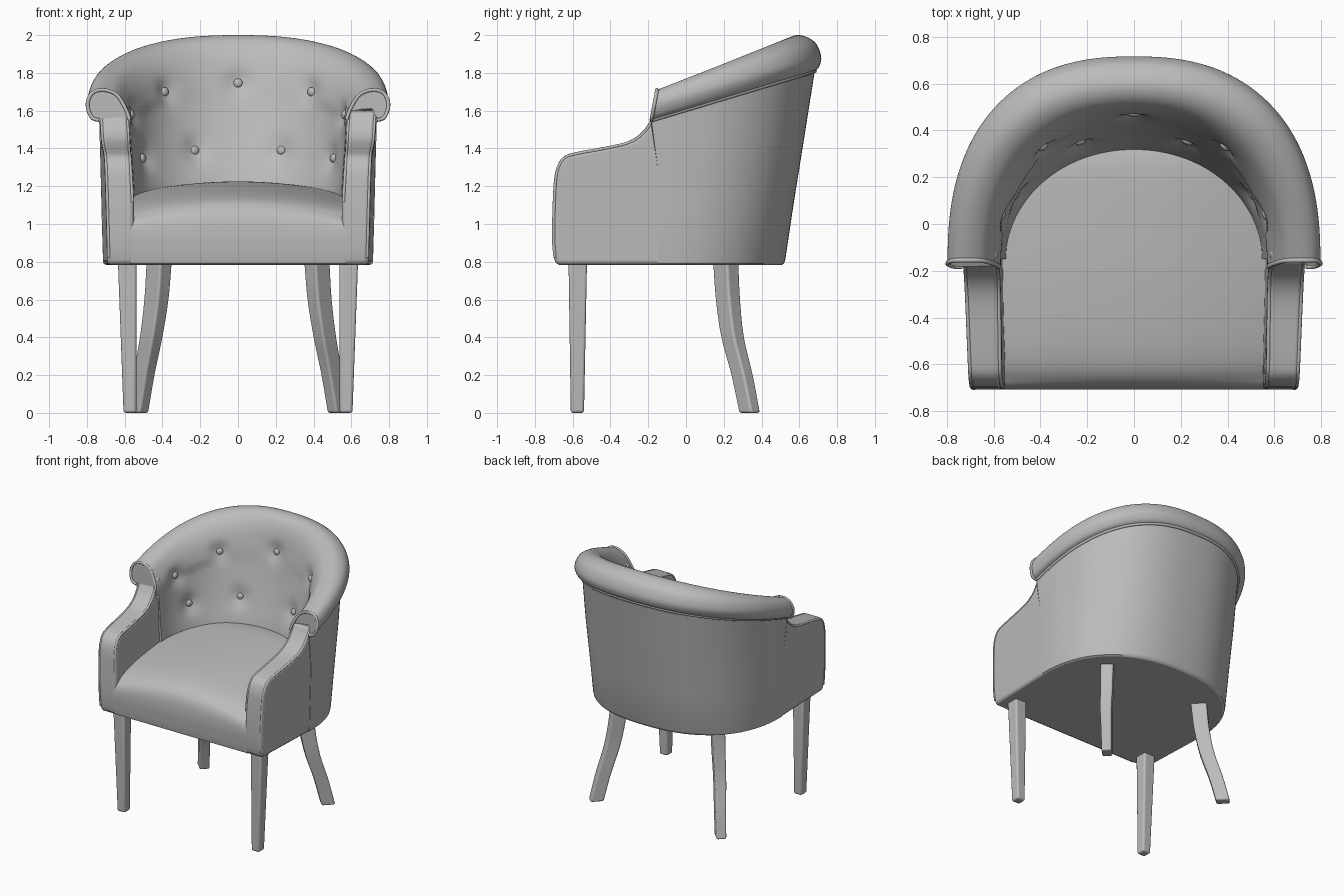
import bpy, bmesh, math
from mathutils import Vector

if "Cube" in bpy.data.objects:
    bpy.data.objects.remove(bpy.data.objects["Cube"])

mat = bpy.data.materials.new("plain grey")
mat.diffuse_color = (0.5, 0.5, 0.5, 1)
mat.use_nodes = True
mat.node_tree.nodes["Principled BSDF"].inputs["Base Color"].default_value = mat.diffuse_color


def finish(ob, angle=40):
    ob.data.materials.append(mat)
    bpy.ops.object.select_all(action='DESELECT')
    ob.select_set(True)
    bpy.context.view_layer.objects.active = ob
    bpy.ops.object.shade_smooth_by_angle(angle=math.radians(angle))
    return ob


def build(name, verts, faces, bevel=0, angle=40):
    """Half model at x >= 0, mirrored across x."""
    bm = bmesh.new()
    vs = [bm.verts.new(v) for v in verts]
    for f in faces:
        bm.faces.new([vs[i] for i in f])
    bmesh.ops.mirror(bm, geom=bm.verts[:] + bm.edges[:] + bm.faces[:],
                     axis='X', merge_dist=0.0005)
    bmesh.ops.recalc_face_normals(bm, faces=bm.faces[:])
    me = bpy.data.meshes.new(name)
    bm.to_mesh(me)
    bm.free()
    ob = bpy.data.objects.new(name, me)
    bpy.context.collection.objects.link(ob)
    finish(ob, angle)
    if bevel:
        m = ob.modifiers.new("soft edges", 'BEVEL')
        m.width, m.segments = bevel, 4
        m.limit_method, m.angle_limit = 'ANGLE', math.radians(40)
        m.use_clamp_overlap = False
    return ob


def grid(rows, cols, wrap=False):
    """Faces of a rows x cols vertex grid."""
    last = cols if wrap else cols - 1
    return [(r * cols + c, r * cols + (c + 1) % cols,
             (r + 1) * cols + (c + 1) % cols, (r + 1) * cols + c)
            for r in range(rows - 1) for c in range(last)]


def smooth(pts, k):
    """Catmull-Rom refinement of a list of tuples."""
    out = []
    for i in range(len(pts) - 1):
        p = [pts[max(0, i - 1)], pts[i], pts[i + 1], pts[min(len(pts) - 1, i + 2)]]
        for j in range(k):
            t = j / k
            out.append(tuple(0.5 * (2 * b + (c - a) * t + (2 * a - 5 * b + 4 * c - d) * t * t
                                    + (3 * b - a - 3 * c + d) * t ** 3)
                             for a, b, c, d in zip(*p)))
    return out + [pts[-1]]


def tube(name, pts, r):
    cu = bpy.data.curves.new(name, 'CURVE')
    cu.dimensions = '3D'
    cu.bevel_depth, cu.bevel_resolution = r, 2
    sp = cu.splines.new('POLY')
    sp.points.add(len(pts) - 1)
    for p, q in zip(sp.points, pts):
        p.co = (*q, 1)
    ob = bpy.data.objects.new(name, cu)
    bpy.context.collection.objects.link(ob)
    bpy.ops.object.select_all(action='DESELECT')
    ob.select_set(True)
    bpy.context.view_layer.objects.active = ob
    bpy.ops.object.convert(target='MESH')
    finish(bpy.context.object, 60)


# --- Curved back: section points (front x, front z, back y, back z, plan roundness)
outer = [(.70, .783, .505, .783, 2.35), (.713, .79, .518, .79, 2.35), (.715, .808, .525, .808, 2.35),
         (.722, 1.05, .572, 1.12, 2.38), (.728, 1.3, .628, 1.47, 2.42), (.7345, 1.53, .677, 1.78, 2.45)]
seam = (.735, 1.55, .682, 1.81, 2.45)
roll = [seam, (.775, 1.565, .706, 1.835, 2.42), (.797, 1.63, .715, 1.89, 2.42),
        (.775, 1.69, .68, 1.965, 2.4), (.72, 1.71, .60, 2.0, 2.35), (.65, 1.69, .53, 1.975, 2.3),
        (.605, 1.63, .485, 1.90, 2.2), (.574, 1.55, .455, 1.78, 2.15), (.567, 1.45, .42, 1.6, 2.1),
        (.557, 1.3, .37, 1.4, 2.05), (.548, 1.15, .315, 1.2, 2.0), (.547, 1.0, .30, 1.0, 2.0)]
section = outer + smooth(roll, 5)
T = 48


def place(p, t):
    a, zf, b, zb, n = p
    y0 = -.15
    if zf > 1.5:      # scroll end leans forward at its foot
        y0 -= .005 + .03 * min(1, max(0, (1.70 - zf) / .16))
    w = math.sin(t) ** (2 / n)
    c = max(0, math.cos(t)) ** (2 / n) if t < math.pi / 2 - 1e-6 else 0
    return Vector((a * c, y0 + (b - y0) * w, zf + (zb - zf) * w))


angles = [math.pi / 2 * i / T for i in range(T + 1)]
verts = [place(p, t) for t in angles for p in section]
N = len(section)
inner_start = len(outer) + 28

# Button tufting: pull the inner wall in around each button
targets = [(0, .45, 1.74), (.39, .33, 1.69), (.545, .03, 1.59), (.21, .33, 1.38), (.475, .11, 1.34)]
inner = [i for i in range(len(verts)) if i % N >= inner_start]
spots = [verts[min(inner, key=lambda i: (verts[i] - Vector(q)).length)].copy() for q in targets]


def outward(v):
    return Vector((v.x, v.y + .15, -.05)).normalized()


for i in inner:
    v = verts[i]
    pull = max(math.exp(-((v - s).length / .06) ** 2) for s in spots)
    verts[i] = v + outward(v) * .028 * pull
build("curved_back", verts, grid(T + 1, N) + [tuple(range(N))], angle=45)

# Buttons
for s in spots:
    for side in ((1, -1) if s.x > .01 else (1,)):
        d = outward(s)
        c = s + d * .023
        bpy.ops.mesh.primitive_uv_sphere_add(segments=16, ring_count=8, radius=.024,
                                             location=(side * c.x, c.y, c.z))
        ob = bpy.context.object
        ob.name = "button"
        ob.scale = (1, 1, .6)
        ob.rotation_euler = Vector((side * d.x, d.y, d.z)).to_track_quat('Z', 'Y').to_euler()
        finish(ob, 60)

# --- Arms: side profile (y, z) extruded across x
arm_top = smooth([(-.70, .83), (-.708, .95), (-.70, 1.2), (-.685, 1.30), (-.65, 1.355), (-.59, 1.378),
                  (-.42, 1.41), (-.31, 1.437), (-.24, 1.48), (-.187, 1.55), (-.15, 1.63)], 3)
prof = [(-.69, .783)] + arm_top + [(-.10, 1.63), (-.10, .783)]


def arm_out(y, z):
    return .692 + .02 * (y + .7) / .55 + .02 * (z - .79) / .76


def arm_in(z):
    return .55 + .0667 * max(0, z - 1.15)


n = len(prof)
verts = [(arm_in(z), y, z) for y, z in prof] + [(arm_out(y, z), y, z) for y, z in prof]
faces = [tuple(range(n)), tuple(range(n, 2 * n))]
faces += [(i, (i + 1) % n, n + (i + 1) % n, n + i) for i in range(n)]
build("arms", verts, faces, bevel=.025)

# --- Piping on arms, scroll ends and below the rolled top
scroll = [place(p, 0) for p in section[len(outer):len(outer) + 36]]
for s in (1, -1):
    tube("arm_outer_piping", [(s * (arm_out(y, z) - .009), y + .007, z - .007)
                              for y, z in arm_top if z < 1.59], .009)
    tube("arm_inner_piping", [(s * (arm_in(z) + .009), y + .007, z - .007)
                              for y, z in arm_top if 1.03 < z < 1.59], .009)
    tube("scroll_piping", [(s * v.x, v.y, v.z) for v in scroll], .01)
half = [place(seam, t) for t in angles]
tube("seam_piping", [(v.x, v.y, v.z) for v in half] + [(-v.x, v.y, v.z) for v in half[-2::-1]], .011)

# --- Seat: crowned cushion with rounded front
rows = [(-.68, .783), (-.695, .79), (-.70, .808)] + smooth(
    [(-.703, .86), (-.708, .94), (-.70, 1.03), (-.67, 1.09), (-.60, 1.135), (-.45, 1.17), (-.2, 1.20),
     (.05, 1.218), (.2, 1.225), (.28, 1.222), (.34, 1.212)], 4)
C = 17
verts = []
for y, z in rows:
    f = max(0, (y + .15) / .50)
    w = .57 * max(0, 1 - f ** 2.05) ** (1 / 2.05)
    for c in range(C):
        x = w * c / (C - 1)
        crown = .06 * (x / .55) ** 2 * min(1, max(0, (z - .95) / .15))
        verts.append((x, y, z - crown))
build("seat", verts, grid(len(rows), C))

# Underside panel
edge = [place(section[0], t) for t in angles]
build("underside", [(0, -.68, .784), (.68, -.68, .784)] + [(v.x, v.y, .784) for v in edge],
      [tuple(range(len(edge) + 2))])


# --- Legs: four-sided sections (x, y, z, half length, half width, turn) lofted downward
def leg(name, secs, turn, bevel):
    cs, sn = math.cos(turn), math.sin(turn)
    vs = [(x + i * a * cs - j * b * sn, y + i * a * sn + j * b * cs, z) for x, y, z, a, b in secs
          for i, j in ((-1, -1), (1, -1), (1, 1), (-1, 1))]
    m = len(vs)
    build(name, vs, grid(len(secs), 4, True) + [(0, 1, 2, 3), (m - 4, m - 3, m - 2, m - 1)], bevel)


leg("front_legs", [(.587, -.573, .81, .049, .049), (.572, -.575, 0, .034, .035)], 0, .014)
leg("back_legs", smooth([(.417, .21, .81, .056, .045), (.432, .222, .6, .054, .043),
                         (.460, .247, .4, .051, .040), (.498, .297, .2, .049, .037),
                         (.530, .337, 0, .048, .035)], 4), math.pi / 4, .012)
